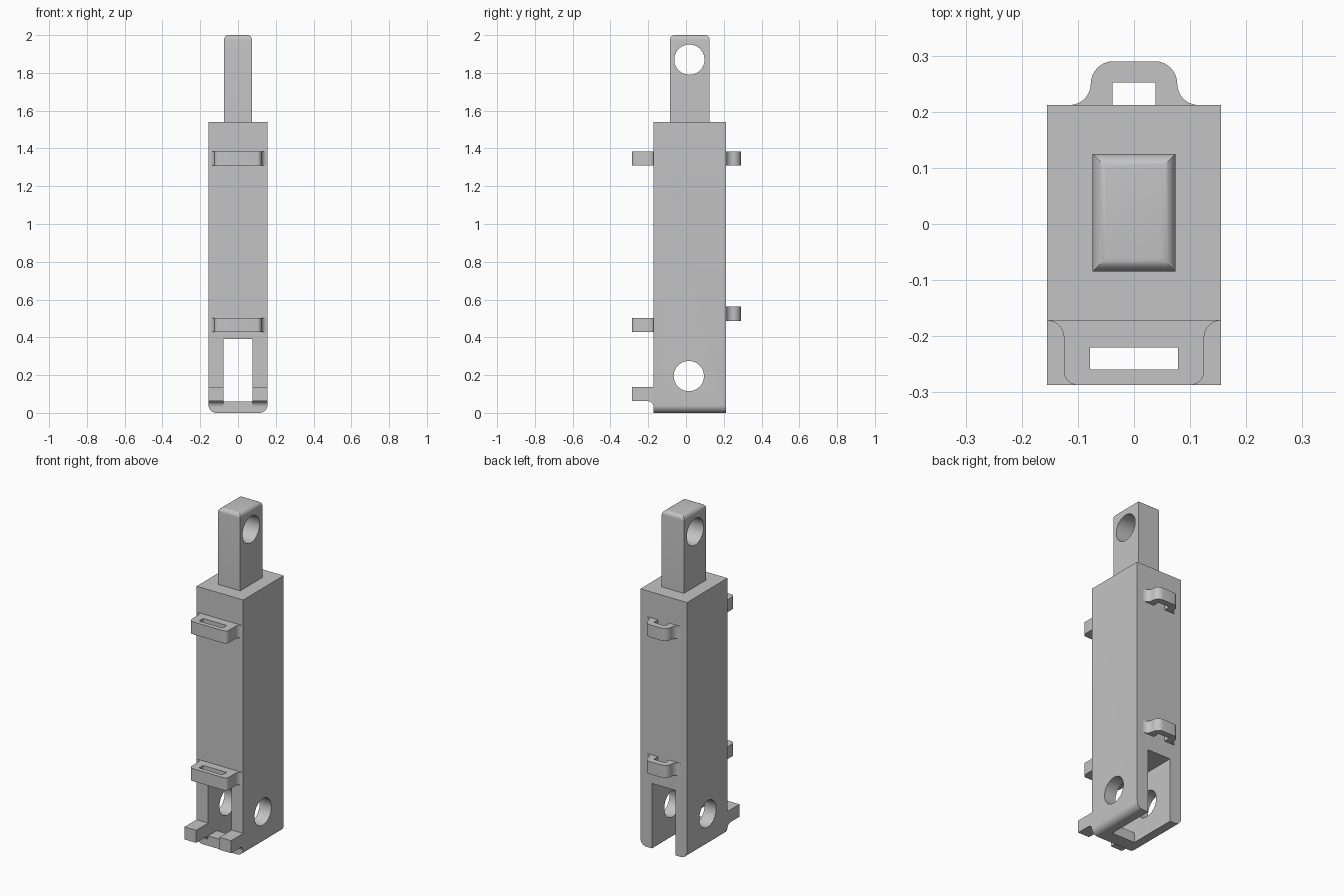
import bpy, bmesh
from math import sin, cos, radians, pi
from mathutils import Vector

cube = bpy.data.objects.get("Cube")
if cube:
    bpy.data.objects.remove(cube, do_unlink=True)

grey = bpy.data.materials.new("plain grey")
grey.use_nodes = True
COLOUR = (0.55, 0.55, 0.55, 1)
grey.diffuse_color = COLOUR
grey.node_tree.nodes["Principled BSDF"].inputs["Base Color"].default_value = COLOUR

# Main dimensions
W = 0.155                  # half width of the body
FRONT, BACK = -0.172, 0.212
TOP = 1.54
SLOT = 0.078               # half width of the fork slot


def arc(cx, cy, r, a0, a1, n=8):
    """Points on a circular arc, angles in degrees."""
    angles = [radians(a0 + (a1 - a0) * i / n) for i in range(n + 1)]
    return [(cx + r * cos(a), cy + r * sin(a)) for a in angles]


def mirrored(half):
    """Close a right-hand half outline with its mirror image."""
    return half + [(-x, y) for x, y in reversed(half)]


def prism(name, points, axis, lo, hi):
    """Extrude a flat outline along the x, y or z axis."""
    place = {"x": lambda a, b, t: (t, a, b),
             "y": lambda a, b, t: (a, t, b),
             "z": lambda a, b, t: (a, b, t)}[axis]
    bm = bmesh.new()
    face = bm.faces.new([bm.verts.new(place(a, b, lo)) for a, b in points])
    ext = bmesh.ops.extrude_face_region(bm, geom=[face])
    move = Vector(place(0, 0, hi - lo))
    bmesh.ops.translate(bm, vec=move, verts=[v for v in ext["geom"] if isinstance(v, bmesh.types.BMVert)])
    bmesh.ops.recalc_face_normals(bm, faces=bm.faces)
    mesh = bpy.data.meshes.new(name)
    bm.to_mesh(mesh)
    bm.free()
    ob = bpy.data.objects.new(name, mesh)
    bpy.context.collection.objects.link(ob)
    mesh.materials.append(grey)
    return ob


def rect(x0, x1, y0, y1):
    return [(x0, y0), (x1, y0), (x1, y1), (x0, y1)]


def activate(ob):
    bpy.ops.object.select_all(action="DESELECT")
    ob.select_set(True)
    bpy.context.view_layer.objects.active = ob


def cut(ob, cutter):
    """Subtract a cutter and discard it."""
    activate(ob)
    mod = ob.modifiers.new("cut", "BOOLEAN")
    mod.operation, mod.solver, mod.object = "DIFFERENCE", "EXACT", cutter
    bpy.ops.object.modifier_apply(modifier=mod.name)
    bpy.data.objects.remove(cutter, do_unlink=True)


def pin_hole(ob, y, z, r=0.08):
    cut(ob, prism("hole_cutter", arc(y, z, r, 0, 352.5, 47), "x", -0.3, 0.3))


parts = []

# Body with a fork at the bottom and rounded outer corners
R = 0.04
half = [(SLOT, 0.39), (SLOT, 0)] + arc(W - R, R, R, -90, 0) + [(W, TOP)]
body = prism("body", mirrored(half), "y", FRONT, BACK)
pin_hole(body, 0.015, 0.195)
parts.append(body)

# Bar joining the fork legs at the front
parts.append(prism("fork_bar", rect(-SLOT, SLOT, 0, 0.06), "y", FRONT, -0.09))

# Rod end with softened top edges and a pin hole
rod = prism("rod", rect(-0.074, 0.074, -0.085, 0.125), "z", TOP - 0.04, 2)
bm = bmesh.new()
bm.from_mesh(rod.data)
top_edges = [e for e in bm.edges if all(v.co.z > 1.99 for v in e.verts)]
bmesh.ops.bevel(bm, geom=top_edges, offset=0.025, segments=6, profile=0.5, affect="EDGES")
bm.to_mesh(rod.data)
bm.free()
pin_hole(rod, 0.018, 1.87)
parts.append(rod)

# Lugs on the front of the fork legs, filleted underneath
lug = [(FRONT, 0.137), (-0.287, 0.137), (-0.287, 0.062)] + arc(FRONT - 0.03, 0.032, 0.03, 90, 0)
for side, x0, x1 in (("left", SLOT, W), ("right", -W, -SLOT)):
    parts.append(prism(side + "_lug", lug, "x", x0, x1))

# Front strap loops with a rectangular opening
half = (arc(W, FRONT - 0.03, 0.03, 90, 180)
        + arc(0.1, -0.262, 0.025, 0, -90))
for name, z in (("upper", 1.31), ("lower", 0.427)):
    loop = prism(name + "_front_loop", mirrored(half), "z", z, z + 0.075)
    cut(loop, prism("loop_cutter", rect(-SLOT, SLOT, -0.259, -0.22), "z", z - 0.1, z + 0.2))
    parts.append(loop)

# Back strap loops, open towards the body
half = ([(0.038, 0.252), (0.038, BACK)]
        + arc(0.115, BACK + 0.038, 0.038, -90, -180)
        + arc(0.037, 0.25, 0.04, 0, 90))
for name, z in (("upper", 1.31), ("lower", 0.487)):
    parts.append(prism(name + "_back_loop", mirrored(half), "z", z, z + 0.075))

for ob in parts:
    activate(ob)
    bpy.ops.object.shade_smooth_by_angle(angle=radians(30))
